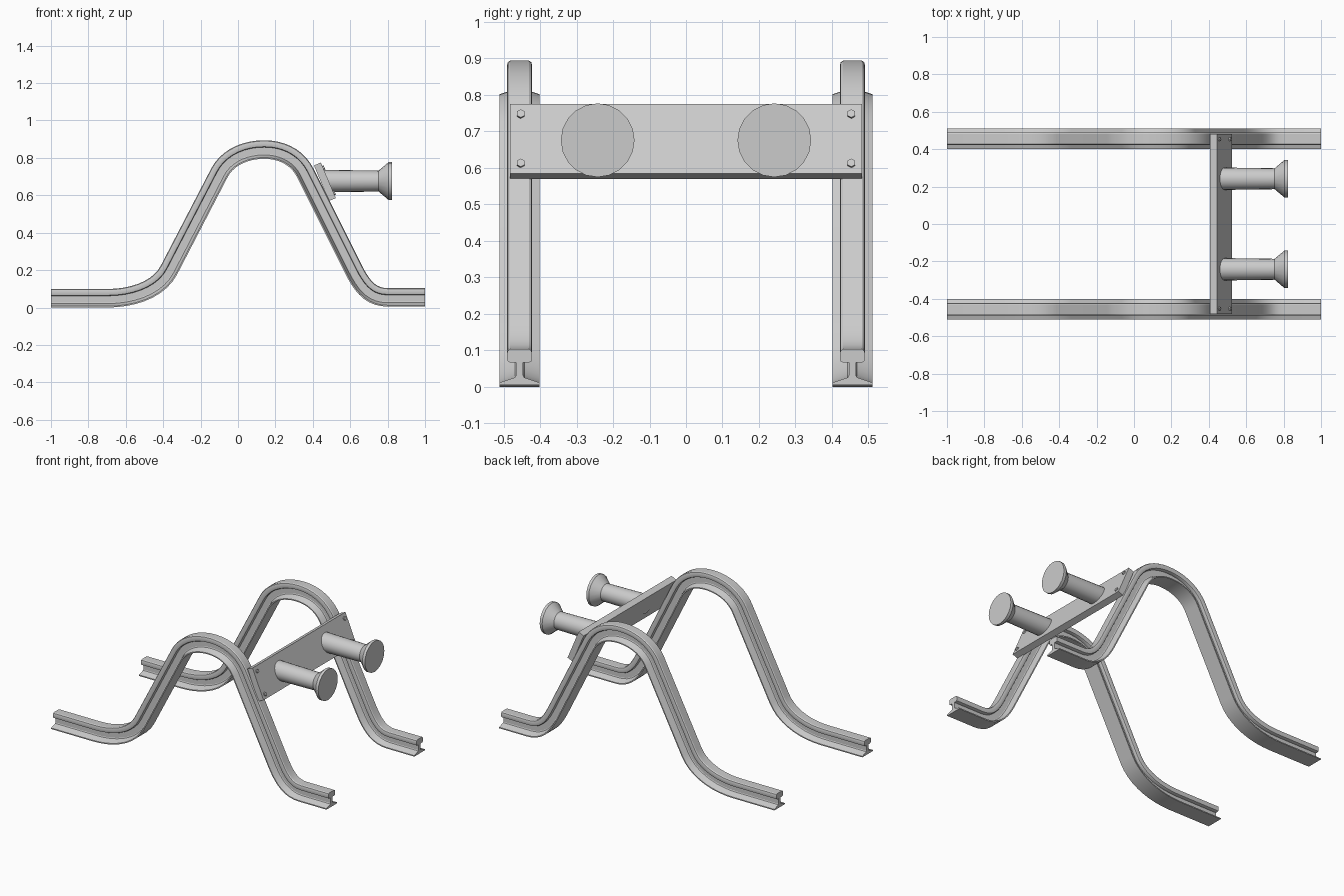
import bpy, bmesh, math
from mathutils import Vector, Matrix

if "Cube" in bpy.data.objects:
    bpy.data.objects.remove(bpy.data.objects["Cube"])


def finish(name, bm, smooth=None):
    bmesh.ops.recalc_face_normals(bm, faces=bm.faces)
    me = bpy.data.meshes.new(name)
    bm.to_mesh(me)
    bm.free()
    ob = bpy.data.objects.new(name, me)
    bpy.context.collection.objects.link(ob)
    if smooth:
        bpy.ops.object.select_all(action='DESELECT')
        ob.select_set(True)
        bpy.context.view_layer.objects.active = ob
        bpy.ops.object.shade_smooth_by_angle(angle=math.radians(smooth))
    return ob


def bezier(a, b, c, d, n=9):
    a, b, c, d = map(Vector, (a, b, c, d))
    ts = [i / n for i in range(n + 1)]
    return [a*(1-t)**3 + b*3*t*(1-t)**2 + c*3*t*t*(1-t) + d*t**3 for t in ts]


# Rail centre line in the x-z plane
path = [Vector((-1, 0.05))]
path += bezier((-0.70, 0.05), (-0.55, 0.05), (-0.42, 0.103), (-0.37, 0.20))
path += bezier((-0.10, 0.72), (-0.06, 0.797), (0.03, 0.845), (0.14, 0.845))
path += bezier((0.14, 0.845), (0.24, 0.845), (0.32, 0.80), (0.36, 0.72))[1:]
path += bezier((0.62, 0.20), (0.665, 0.112), (0.71, 0.055), (0.80, 0.055))
path += [Vector((1, 0.055))]

# Half of the rail section (across, up): foot, web, rounded head
half = [(0.055, -0.05), (0.055, -0.043), (0.013, -0.029), (0.010, -0.024),
        (0.010, 0.012), (0.026, 0.012), (0.032, 0.015), (0.034, 0.021),
        (0.034, 0.038), (0.032, 0.045), (0.026, 0.049)]
section = half + [(-y, z) for y, z in reversed(half)]


def rail(name, yc):
    bm = bmesh.new()
    rings = []
    for i, p in enumerate(path):
        d0 = (p - path[i-1]).normalized() if i else (path[1] - p).normalized()
        d1 = (path[i+1] - p).normalized() if i < len(path) - 1 else d0
        t = (d0 + d1).normalized()
        n = Vector((-t.y, t.x)) / t.dot(d0)
        rings.append([bm.verts.new((p.x + n.x*h, yc + y, p.y + n.y*h)) for y, h in section])
    m = len(section)
    for r, s in zip(rings, rings[1:]):
        for j in range(m):
            k = (j + 1) % m
            bm.faces.new((r[j], r[k], s[k], s[j]))
    bm.faces.new(rings[0])
    bm.faces.new(rings[-1])
    return finish(name, bm, 30)


# Tilted cross plate bolted to the rails
top, bottom = Vector((0.443, 0, 0.775)), Vector((0.523, 0, 0.585))
down = (bottom - top).normalized()
out = Vector((-down.z, 0, down.x))
bm = bmesh.new()
bmesh.ops.create_cube(bm, size=1)
length = (bottom - top).length
basis = Matrix((out, Vector((0, 1, 0)), -down)).transposed().to_4x4()
centre = (top + bottom) / 2 - out * 0.02
bmesh.ops.transform(bm, verts=bm.verts, matrix=Matrix.Translation(centre) @ basis
                    @ Matrix.Diagonal((0.04, 0.964, length, 1)))
finish("cross_plate", bm)


# Buffer: shaft with flared head, revolved around x
def buffer(name, yc, sides=20):
    bm = bmesh.new()
    rings = []
    for x, r in [(0.46, 0.060), (0.752, 0.056), (0.805, 0.101), (0.823, 0.101)]:
        rings.append([bm.verts.new((x, yc + r*math.sin(a), 0.676 + r*math.cos(a)))
                      for a in (2*math.pi*i/sides for i in range(sides))])
    for r, s in zip(rings, rings[1:]):
        for j in range(sides):
            k = (j + 1) % sides
            bm.faces.new((r[j], r[k], s[k], s[j]))
    bm.faces.new(rings[0])
    bm.faces.new(rings[-1])
    return finish(name, bm, 30)


for side, s in (("left", -1), ("right", 1)):
    rail(side + "_rail", s * 0.456)
    buffer(side + "_buffer", s * 0.242)
    # Hexagonal bolt heads
    for level, f in (("upper", 0.15), ("lower", 0.86)):
        bm = bmesh.new()
        p = top.lerp(bottom, f) + out * 0.002 + Vector((0, s * 0.453, 0))
        bmesh.ops.create_cone(bm, cap_ends=True, segments=6, radius1=0.012,
                              radius2=0.012, depth=0.012,
                              matrix=Matrix.Translation(p) @ out.to_track_quat('Z', 'Y').to_matrix().to_4x4())
        finish(f"{side}_{level}_bolt", bm)
